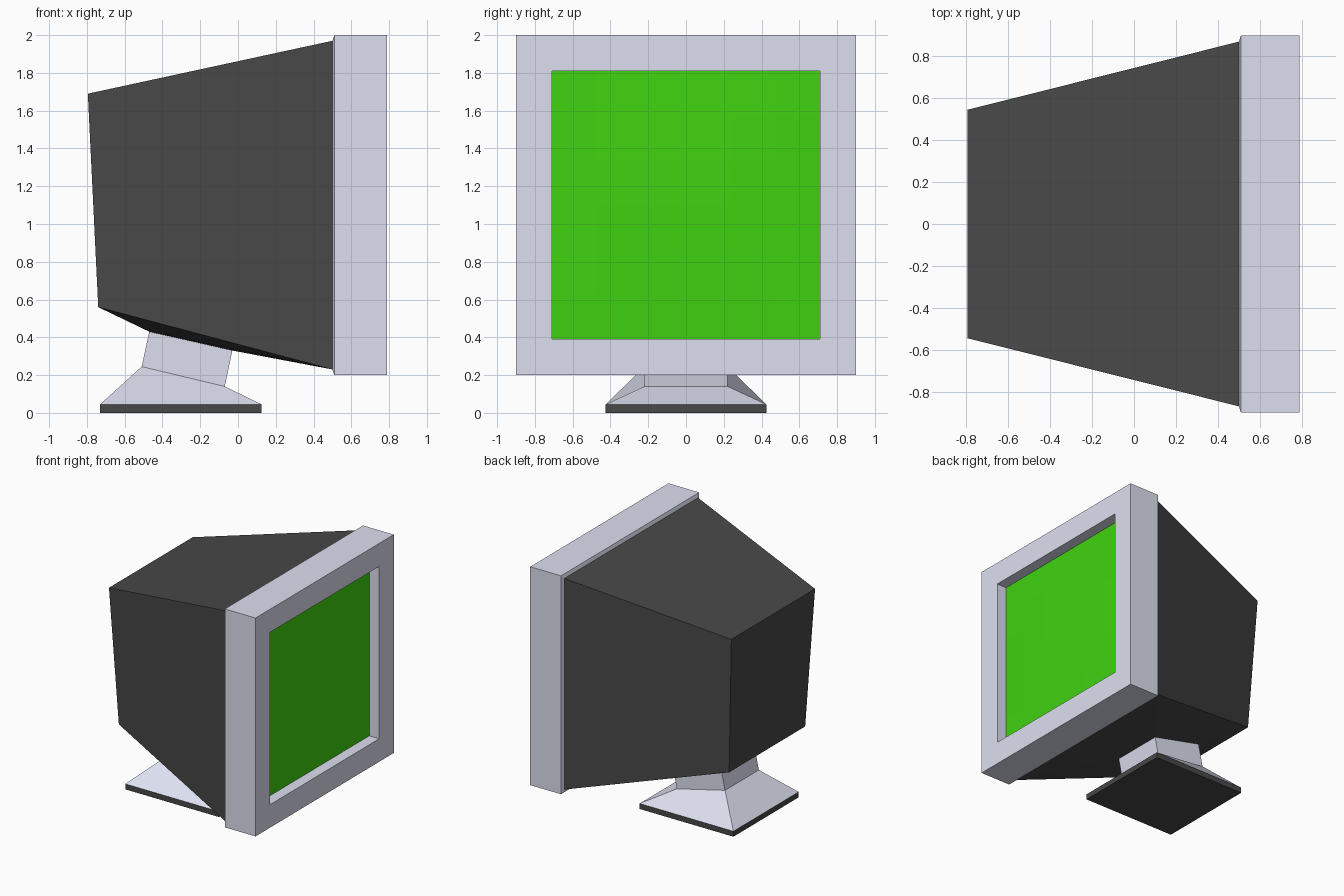
import bpy, bmesh

if "Cube" in bpy.data.objects:
    bpy.data.objects.remove(bpy.data.objects["Cube"])


def material(name, rgb):
    m = bpy.data.materials.new(name)
    m.diffuse_color = (*rgb, 1)
    m.use_nodes = True
    m.node_tree.nodes["Principled BSDF"].inputs["Base Color"].default_value = m.diffuse_color
    return m


plastic = material("pale_plastic", (0.72, 0.74, 0.87))
dark = material("dark_plastic", (0.065, 0.065, 0.065))
green = material("screen_green", (0.05, 0.65, 0.005))


def finish(name, bm, mat):
    mesh = bpy.data.meshes.new(name)
    bm.to_mesh(mesh)
    bm.free()
    mesh.materials.append(mat)
    obj = bpy.data.objects.new(name, mesh)
    bpy.context.collection.objects.link(obj)
    return obj


def loft(name, rings, mat, cap_start=False, cap_end=False, skip=()):
    """Join rings of four corners with quads; skip leaves out some sides."""
    bm = bmesh.new()
    vs = [[bm.verts.new(p) for p in r] for r in rings]
    for a, b in zip(vs, vs[1:]):
        for i in range(4):
            if i not in skip:
                j = (i + 1) % 4
                bm.faces.new((a[i], a[j], b[j], b[i]))
    if cap_start:
        bm.faces.new(vs[0][::-1])
    if cap_end:
        bm.faces.new(vs[-1])
    return finish(name, bm, mat)


def upright(xb, zb, xt, zt, wb, wt):
    """Ring facing +x: bottom edge, then top edge."""
    return [(xb, -wb, zb), (xb, wb, zb), (xt, wt, zt), (xt, -wt, zt)]


def level(x0, z0, x1, z1, w0, w1):
    """Ring facing +z: rear edge at x0, front edge at x1."""
    return [(x0, -w0, z0), (x1, -w1, z1), (x1, w1, z1), (x0, w0, z0)]


def square(x, half):
    return upright(x, 1.1 - half, x, 1.1 + half, half, half)


# Bezel: rear lip, outer sides, front frame, recess walls
loft("bezel", [square(0.50, 0.87), square(0.51, 0.9), square(0.79, 0.9),
               square(0.79, 0.71), square(0.70, 0.71)], plastic)

# Screen: 6 x 6 grid with a very slight bulge
bm = bmesh.new()
N, H = 6, 0.71
grid = []
for i in range(N + 1):
    u = 2 * i / N - 1
    row = []
    for j in range(N + 1):
        v = 2 * j / N - 1
        row.append(bm.verts.new((0.70 + 0.015 * (1 - u * u) * (1 - v * v), u * H, 1.1 + v * H)))
    grid.append(row)
for i in range(N):
    for j in range(N):
        bm.faces.new((grid[i][j], grid[i + 1][j], grid[i + 1][j + 1], grid[i][j + 1]))
finish("screen", bm, green)

# Tapered housing, open underneath
loft("housing", [upright(-0.74, 0.56, -0.795, 1.69, 0.495, 0.545),
                 square(0.50, 0.87)], dark, cap_start=True, skip=(0,))

# Underside slopes down from the housing edges to the neck
neck_top = level(-0.47, 0.43, -0.03, 0.33, 0.22, 0.22)
loft("underside", [neck_top, level(-0.74, 0.56, 0.50, 0.23, 0.495, 0.87)], dark)

# Stand: flared foot and tilted neck
foot_top = level(-0.73, 0.045, 0.125, 0.045, 0.425, 0.425)
loft("stand", [foot_top, level(-0.51, 0.245, -0.07, 0.14, 0.22, 0.22), neck_top], plastic)

# Base plate
loft("base_plate", [level(-0.73, 0, 0.125, 0, 0.425, 0.425), foot_top], dark, cap_start=True)
